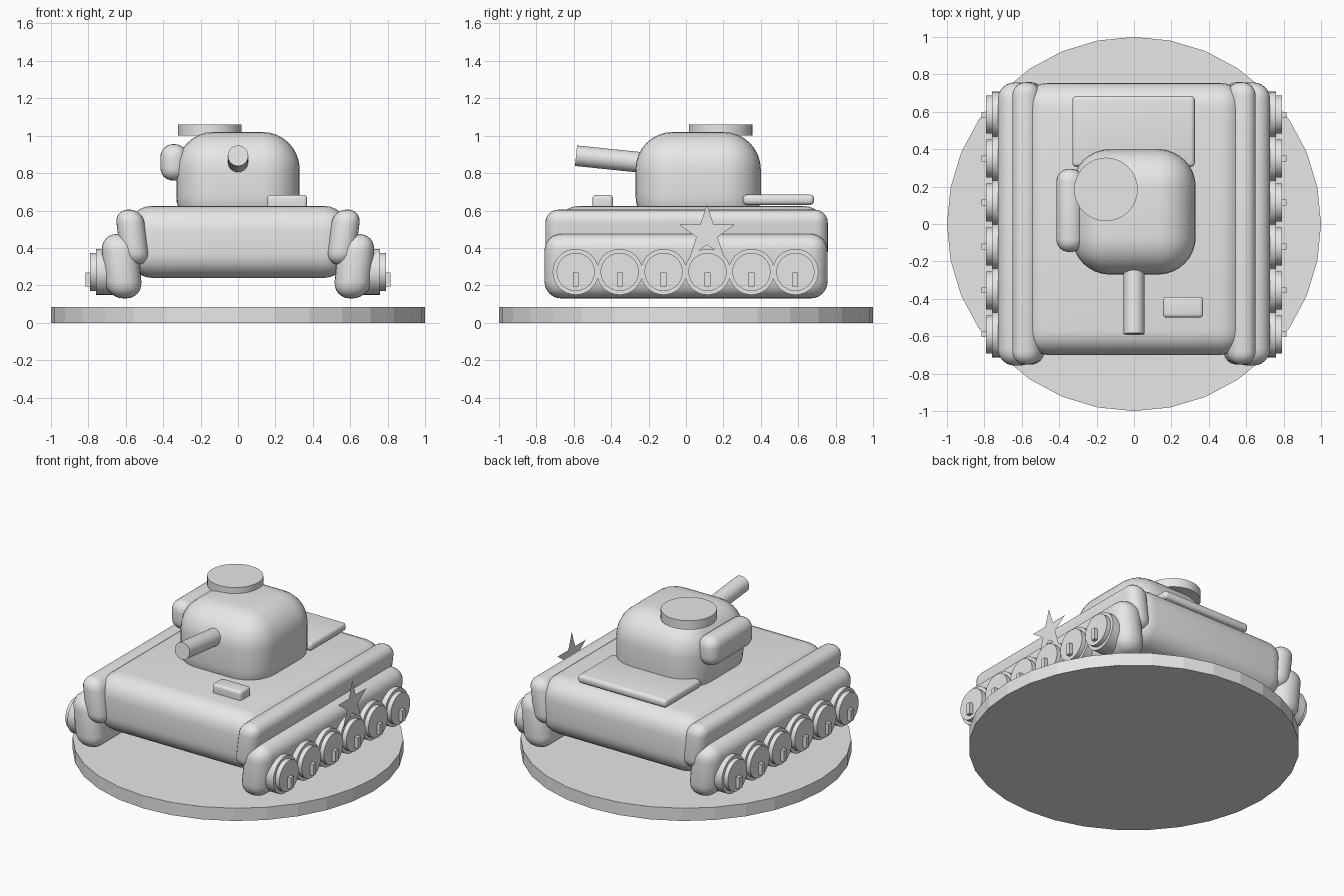
import bpy, bmesh, math
from mathutils import Matrix, Vector

cube = bpy.data.objects.get("Cube")
if cube:
    bpy.data.objects.remove(cube, do_unlink=True)

grey = bpy.data.materials.new("plain grey")
grey.use_nodes = True
COLOUR = (0.8, 0.8, 0.8, 1)
grey.diffuse_color = COLOUR
grey.node_tree.nodes["Principled BSDF"].inputs["Base Color"].default_value = COLOUR


def finish(name, bm, smooth=True):
    """Turn a bmesh into a named, shaded object."""
    bmesh.ops.recalc_face_normals(bm, faces=bm.faces)
    mesh = bpy.data.meshes.new(name)
    bm.to_mesh(mesh)
    bm.free()
    mesh.materials.append(grey)
    obj = bpy.data.objects.new(name, mesh)
    bpy.context.collection.objects.link(obj)
    if smooth:
        bpy.ops.object.select_all(action="DESELECT")
        obj.select_set(True)
        bpy.context.view_layer.objects.active = obj
        bpy.ops.object.shade_smooth_by_angle(angle=math.radians(40))
    return obj


def rounded_box(name, x, y, z, radius, lean=0, segments=6):
    """Box between pairs of limits, with round edges; lean shifts x with height."""
    bm = bmesh.new()
    bmesh.ops.create_cube(bm, size=1)
    centre = Vector([(a + b) / 2 for a, b in (x, y, z)])
    for v in bm.verts:
        v.co = centre + Vector([c * (b - a) for c, (a, b) in zip(v.co, (x, y, z))])
    if radius:
        bmesh.ops.bevel(bm, geom=bm.edges[:], offset=radius, segments=segments,
                        profile=0.5, affect="EDGES", clamp_overlap=True)
    for v in bm.verts:
        v.co.x += lean * (v.co.z - centre.z)
    return finish(name, bm)


def cylinder(name, start, end, radius, sides=32, smooth=True):
    """Capped cylinder between two points."""
    start, end = Vector(start), Vector(end)
    axis = end - start
    bm = bmesh.new()
    bmesh.ops.create_cone(bm, cap_ends=True, segments=sides, radius1=radius,
                          radius2=radius, depth=axis.length)
    turn = axis.to_track_quat("Z", "Y").to_matrix().to_4x4()
    bm.transform(Matrix.Translation((start + end) / 2) @ turn)
    return finish(name, bm, smooth)


def span(side, a, b):
    return sorted((side * a, side * b))


# Display base
cylinder("base", (0, 0, 0), (0, 0, 0.085), 1, smooth=False)

# Hull with rear deck plate and front hatch
rounded_box("hull", (-0.59, 0.59), (-0.7, 0.755), (0.24, 0.625), 0.13)
rounded_box("rear_deck_plate", (-0.33, 0.325), (0.305, 0.685), (0.63, 0.685), 0.022, segments=4)
rounded_box("front_hatch", (0.155, 0.37), (-0.5, -0.39), (0.6, 0.683), 0.018, segments=4)

# Turret, hatch, side bin and gun
rounded_box("turret", (-0.33, 0.33), (-0.27, 0.4), (0.48, 1.02), 0.2, segments=8)
cylinder("turret_hatch", (-0.15, 0.185, 1.0), (-0.15, 0.185, 1.06), 0.17)
rounded_box("turret_side_bin", (-0.415, -0.27), (-0.15, 0.295), (0.76, 0.955), 0.068)
cylinder("gun_barrel", (0, -0.588, 0.893), (0, -0.15, 0.848), 0.055)

# Fenders, tracks and wheels on both sides
for side, label in ((1, "left"), (-1, "right")):
    rounded_box(label + "_fender", span(side, 0.49, 0.64), (-0.752, 0.758),
                (0.31, 0.605), 0.07, lean=side * 0.13)
    rounded_box(label + "_track", span(side, 0.525, 0.72), (-0.757, 0.757),
                (0.13, 0.475), 0.09, lean=side * 0.1)
    for i in range(6):
        y = -0.59 + i * 0.235
        name = f"{label}_wheel_{i + 1}"
        for part, inner, outer, radius in (("_rim", 0.64, 0.76, 0.123), ("_hub", 0.7, 0.79, 0.102)):
            cylinder(name + part, (side * inner, y, 0.272), (side * outer, y, 0.272), radius)
        rounded_box(name + "_bolt", span(side, 0.78, 0.815), (y - 0.015, y + 0.015),
                    (0.195, 0.27), 0)

# Star plate on the left side
bm = bmesh.new()
points = []
for i in range(10):
    r = 0.06 if i % 2 else 0.157
    a = math.pi * i / 5
    points.append(bm.verts.new((0.765, 0.112 + r * math.sin(a), 0.477 + r * math.cos(a))))
bm.faces.new(points)
finish("star_plate", bm, smooth=False)
